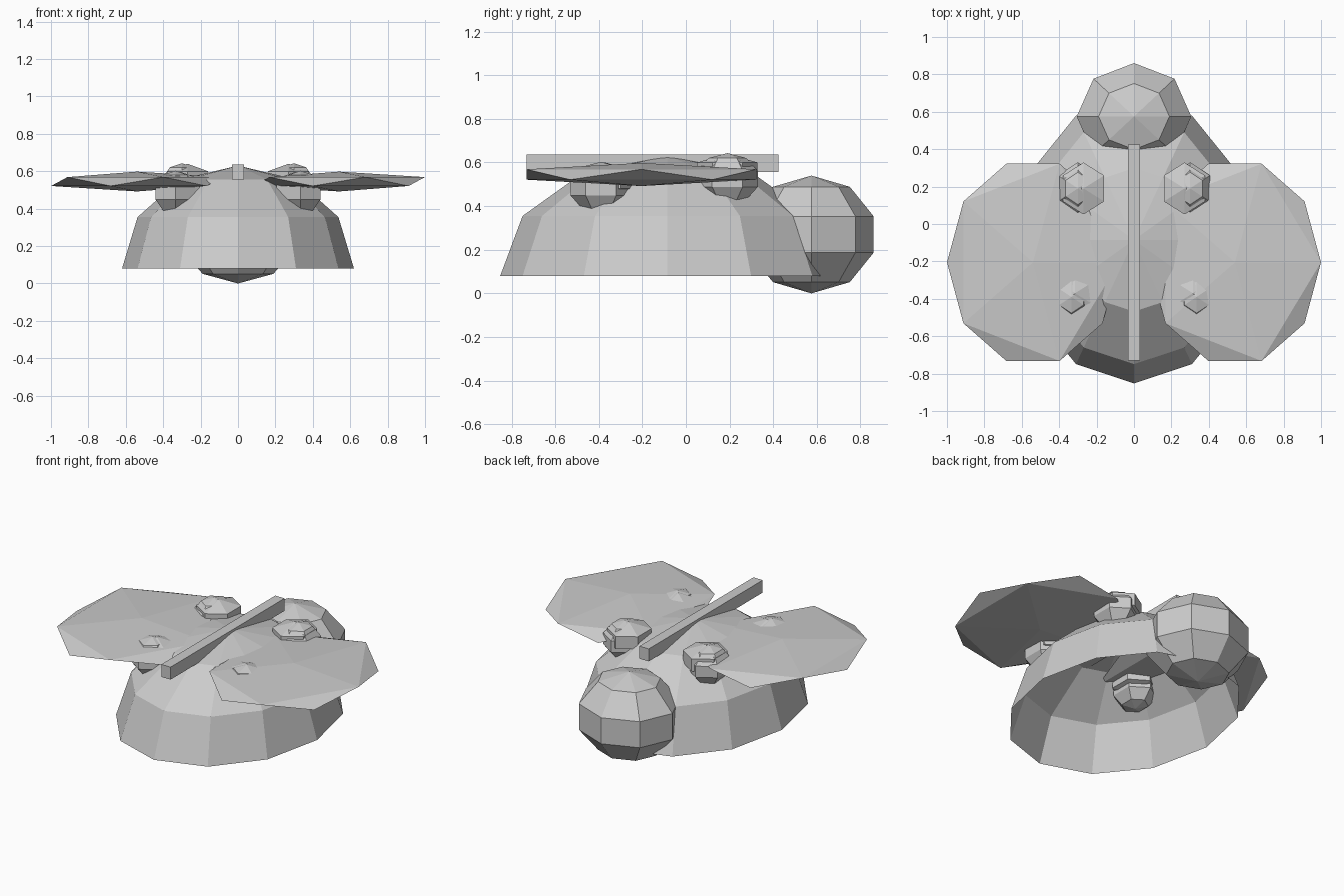
import bpy, bmesh

if "Cube" in bpy.data.objects:
    bpy.data.objects.remove(bpy.data.objects["Cube"])

def finish(name, bm):
    mesh = bpy.data.meshes.new(name)
    bm.to_mesh(mesh)
    bm.free()
    obj = bpy.data.objects.new(name, mesh)
    bpy.context.collection.objects.link(obj)
    return obj

def place(bm, loc, size):
    bmesh.ops.scale(bm, vec=size, verts=bm.verts)
    bmesh.ops.translate(bm, vec=loc, verts=bm.verts)

def ball(name, loc, size, segs, rings, half=False):
    bm = bmesh.new()
    bmesh.ops.create_uvsphere(bm, u_segments=segs, v_segments=rings, radius=1)
    if half:
        low = [v for v in bm.verts if v.co.z < -0.01]
        bmesh.ops.delete(bm, geom=low, context='VERTS')
    place(bm, loc, size)
    return finish(name, bm)

# Open dome body and rounded head
ball("body_dome", (0, -0.085, 0.08), (0.62, 0.767, 0.55), 12, 6, half=True)
ball("head", (0, 0.575, 0.27), (0.322, 0.30, 0.27), 8, 5)

# Centre ridge
bm = bmesh.new()
bmesh.ops.create_cube(bm, size=1)
place(bm, (0, -0.153, 0.597), (0.066, 1.155, 0.08))
finish("centre_ridge", bm)

for side, sx in (("left", -1), ("right", 1)):
    # Flattened faceted wing
    bm = bmesh.new()
    bmesh.ops.create_icosphere(bm, subdivisions=1, radius=1)
    place(bm, (sx * 0.54, -0.205, 0.545), (0.514, 0.62, 0.053))
    finish(side + "_wing", bm)

    # Spots poking through the wing, with rounded undersides
    for end, x, y, z in (("front", 0.315, -0.37, 0.52), ("rear", 0.27, 0.19, 0.56)):
        ball(f"{side}_{end}_spot", (sx * x, y, z), (0.147, 0.16, 0.08), 6, 3)
        dx, dy = (0.02, -0.02) if end == "front" else (0.03, 0.0)
        ball(f"{side}_{end}_spot_base", (sx * (x + dx), y + dy, z - 0.035),
             (0.128, 0.147, 0.118), 6, 5)
